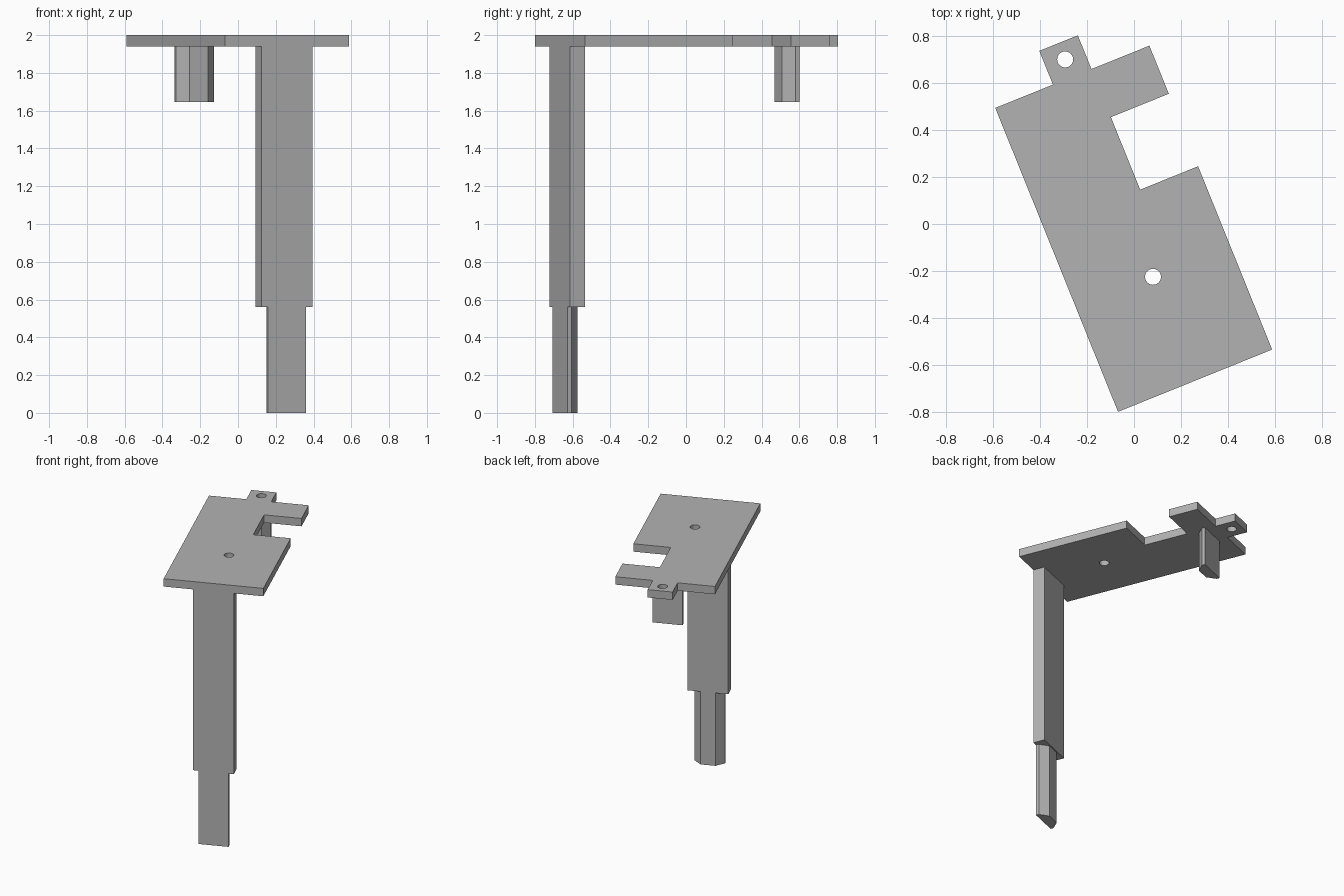
import bpy, bmesh, math
from mathutils import Matrix

cube = bpy.data.objects.get("Cube")
if cube:
    bpy.data.objects.remove(cube, do_unlink=True)

# Single flat grey
grey = bpy.data.materials.new("matte_grey")
grey.use_nodes = True
colour = (0.45, 0.45, 0.45, 1)
grey.diffuse_color = colour
grey.node_tree.nodes["Principled BSDF"].inputs["Base Color"].default_value = colour

# Bracket frame: origin at the plate's front corner, turned about z
FRAME = Matrix.Translation((-0.068, -0.80, 0)) @ Matrix.Rotation(math.radians(22), 4, "Z")
MID = 0.3535  # shared centre line of legs and holes


def prism(name, outline, z0, z1):
    """Extrude a flat outline in the bracket frame from z0 to z1."""
    bm = bmesh.new()
    face = bm.faces.new([bm.verts.new((u, v, z0)) for u, v in outline])
    out = bmesh.ops.extrude_face_region(bm, geom=[face])
    top = [g for g in out["geom"] if isinstance(g, bmesh.types.BMVert)]
    bmesh.ops.translate(bm, verts=top, vec=(0, 0, z1 - z0))
    bmesh.ops.recalc_face_normals(bm, faces=bm.faces)
    bm.transform(FRAME)
    mesh = bpy.data.meshes.new(name)
    bm.to_mesh(mesh)
    bm.free()
    mesh.materials.append(grey)
    obj = bpy.data.objects.new(name, mesh)
    bpy.context.collection.objects.link(obj)
    return obj


def circle(u, v, r, n=32):
    return [(u + r * math.cos(math.tau * i / n), v + r * math.sin(math.tau * i / n))
            for i in range(n)]


def chamfered(v, side):
    """Peg section: flat face at v, chamfered towards side (+1 back, -1 front)."""
    half = [(0.1075, 0), (0.1075, 0.022), (0.0525, 0.077)]
    right = [(MID + u, v + side * d) for u, d in half]
    left = [(MID - u, v + side * d) for u, d in reversed(half)]
    return right + left


# Top plate with a side notch and a rear tab
W, L, STEP, TAB = 0.708, 1.396, 0.442, 0.265
plate = prism("top_plate", [
    (0, 0), (W, 0), (W, 0.842), (STEP, 0.842), (STEP, 1.175), (W, 1.175),
    (W, L), (STEP, L), (STEP, 1.551), (TAB, 1.551), (TAB, L), (0, L)], 1.94, 2.0)

# Screw holes through the plate and the tab
for v in (0.4775, 1.476):
    cutter = prism("hole_cutter", circle(MID, v, 0.034), 1.9, 2.1)
    cutter.hide_render = True
    mod = plate.modifiers.new("hole", "BOOLEAN")
    mod.operation, mod.solver, mod.object = "DIFFERENCE", "EXACT", cutter
    bpy.context.view_layer.objects.active = plate
    bpy.ops.object.modifier_apply(modifier=mod.name)
    bpy.data.objects.remove(cutter, do_unlink=True)

# Long leg with its narrower chamfered foot
prism("upper_leg", [(MID - 0.145, 0), (MID + 0.145, 0),
                    (MID + 0.145, 0.086), (MID - 0.145, 0.086)], 0.56, 1.94)
prism("lower_leg", chamfered(0.001, 1), 0, 0.56)

# Short peg under the rear of the plate
prism("rear_peg", chamfered(1.324, -1), 1.645, 1.94)
